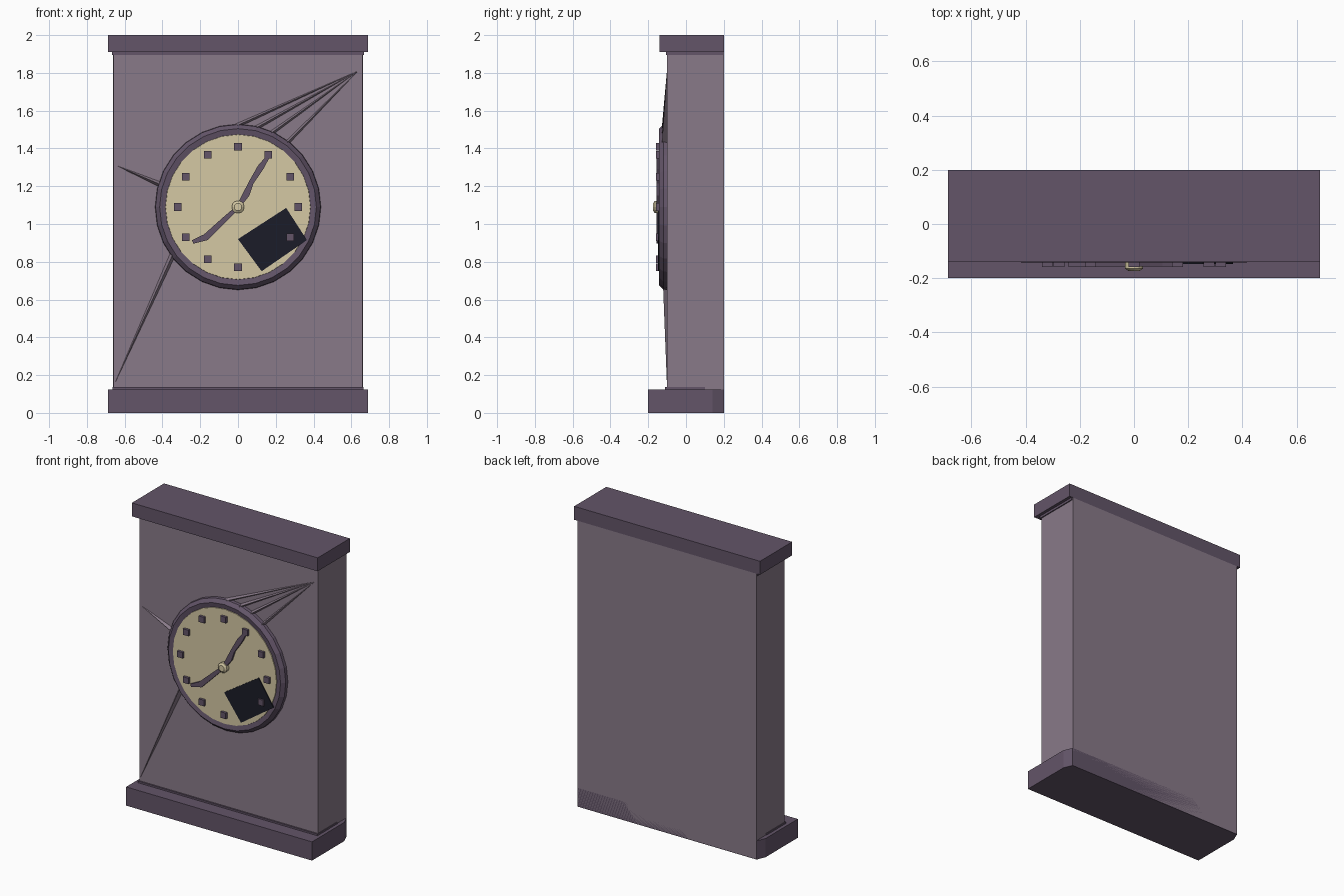
import bpy, bmesh
from math import sin, cos, pi, radians
from mathutils import Vector

cube = bpy.data.objects.get("Cube")
if cube:
    bpy.data.objects.remove(cube, do_unlink=True)


def material(name, rgb):
    m = bpy.data.materials.new(name)
    m.use_nodes = True
    m.diffuse_color = (*rgb, 1)
    m.node_tree.nodes["Principled BSDF"].inputs["Base Color"].default_value = (*rgb, 1)
    return m


BODY = material("mauve grey", (0.25, 0.195, 0.25))
TRIM = material("dark plum", (0.125, 0.09, 0.14))
CREAM = material("cream", (0.66, 0.58, 0.37))
NAVY = material("night blue", (0.011, 0.012, 0.021))


def finish(name, bm, mat):
    bmesh.ops.recalc_face_normals(bm, faces=bm.faces)
    mesh = bpy.data.meshes.new(name)
    bm.to_mesh(mesh)
    bm.free()
    mesh.materials.append(mat)
    obj = bpy.data.objects.new(name, mesh)
    bpy.context.collection.objects.link(obj)
    return obj


def loft(name, loops, mat):
    """Skin equal-length loops of points and cap both ends."""
    bm = bmesh.new()
    rings = [[bm.verts.new(p) for p in loop] for loop in loops]
    n = len(rings[0])
    for a, b in zip(rings, rings[1:]):
        for i in range(n):
            j = (i + 1) % n
            bm.faces.new((a[i], a[j], b[j], b[i]))
    bm.faces.new(rings[0])
    bm.faces.new(rings[-1])
    return finish(name, bm, mat)


def slab(name, half, z0, z1, mat):
    """Extrude a mirrored (x, y) half outline upwards."""
    outline = half + [(-x, y) for x, y in reversed(half)]
    return loft(name, [[(x, y, z) for x, y in outline] for z in (z0, z1)], mat)


def plate(name, outline, y0, y1, mat):
    """Extrude an (x, z) outline along y."""
    return loft(name, [[(x, y, z) for x, z in outline] for y in (y0, y1)], mat)


def circle(r, y, n=28):
    return [(r * cos(2 * pi * i / n), y, CZ + r * sin(2 * pi * i / n)) for i in range(n)]


CZ = 1.09

# Case
slab("case", [(0.66, -0.1), (0.66, 0.192)], 0.1, 1.91, BODY)
slab("top_lip", [(0.667, -0.107), (0.667, 0.195)], 1.895, 1.915, TRIM)
slab("top_cap", [(0.687, -0.14), (0.687, 0.2)], 1.91, 2.0, TRIM)
slab("base", [(0.687, -0.2), (0.687, 0.14), (0.662, 0.2)], 0, 0.125, TRIM)
slab("base_lip", [(0.664, -0.11), (0.664, 0.1)], 0.12, 0.136, TRIM)
slab("back_panel", [(0.661, 0.19), (0.661, 0.2)], 0.004, 1.91, BODY)

# Dial with its bezel
loft("bezel", [circle(0.44, -0.09), circle(0.437, -0.12), circle(0.415, -0.143),
               circle(0.383, -0.137)], TRIM)
loft("dial", [circle(0.386, -0.13), circle(0.383, -0.141)], CREAM)
plate("dark_patch", [(0.0, 0.92), (0.255, 1.085), (0.365, 0.915), (0.125, 0.75)],
      -0.139, -0.147, NAVY)

# Hour markers, the fifth one lies under the patch
for hour in range(12):
    if hour == 5:
        continue
    a = radians(30 * hour)
    x, z, h = 0.32 * sin(a), CZ + 0.32 * cos(a), 0.02
    plate(f"hour_marker_{hour}", [(x - h, z - h), (x + h, z - h), (x + h, z + h), (x - h, z + h)],
          -0.135, -0.158, TRIM)


# Hands: slightly wavy tapered bars
def hand(name, path):
    left, right = [], []
    for i, (x, z, w) in enumerate(path):
        k = min(i + 1, len(path) - 1)
        p, q = path[max(i - 1, 0)], path[k]
        d = Vector((q[0] - p[0], q[1] - p[1])).normalized()
        left.append((x - d.y * w, z + d.x * w))
        right.append((x + d.y * w, z - d.x * w))
    plate(name, left + right[::-1], -0.138, -0.157, TRIM)


hand("minute_hand", [(0, 1.09, 0.01), (0.045, 1.16, 0.018), (0.07, 1.22, 0.013),
                     (0.12, 1.30, 0.017), (0.165, 1.365, 0.008)])
hand("hour_hand", [(0, 1.09, 0.01), (-0.075, 1.02, 0.014), (-0.17, 0.93, 0.018),
                   (-0.24, 0.905, 0.01)])
loft("hub", [circle(0.033, -0.138, 12), circle(0.033, -0.165, 12), circle(0.02, -0.174, 12)],
     CREAM)


# Thin creases fanning out from the bezel over the case front
def crease(name, tip, root, width, height):
    d = (Vector(root) - Vector(tip)).normalized()
    side = Vector((-d.y, 0, d.x)) * width
    base = Vector((root[0], -0.098, root[1]))
    bm = bmesh.new()
    t = bm.verts.new((tip[0], -0.101, tip[1]))
    a, b = bm.verts.new(base + side), bm.verts.new(base - side)
    c = bm.verts.new(base - Vector((0, height, 0)))
    for f in ((t, a, c), (t, c, b), (t, b, a), (a, b, c)):
        bm.faces.new(f)
    finish(name, bm, BODY)


for i, root in enumerate([(-0.03, 1.51), (0.08, 1.50), (0.16, 1.47), (0.25, 1.42)]):
    crease(f"upper_crease_{i}", (0.635, 1.81), root, 0.012, 0.03)
crease("side_crease", (-0.645, 1.31), (-0.39, 1.20), 0.016, 0.025)
crease("lower_crease", (-0.655, 0.15), (-0.345, 0.84), 0.016, 0.03)
